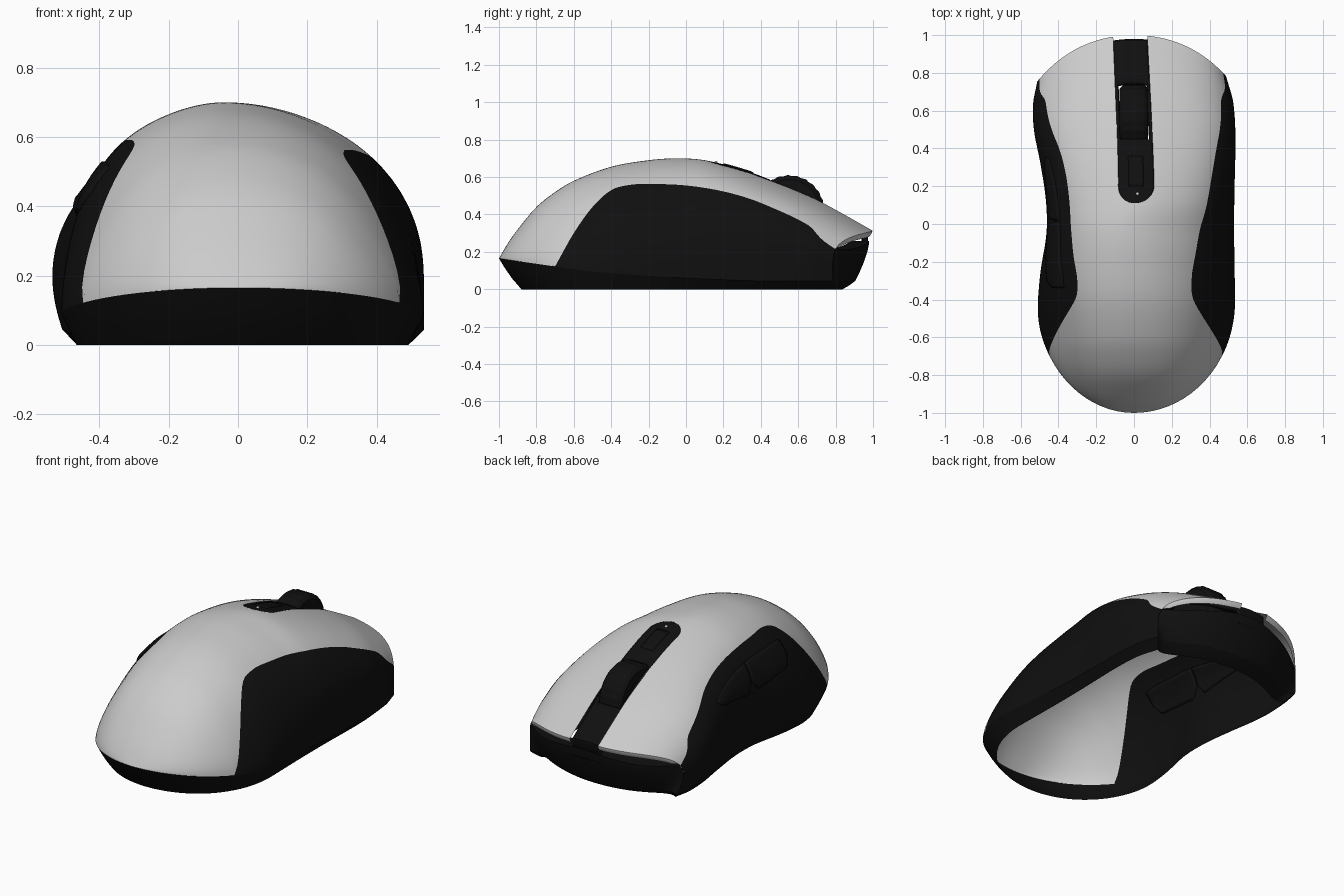
import bpy, bmesh, math

if "Cube" in bpy.data.objects:
    bpy.data.objects.remove(bpy.data.objects["Cube"])

black = bpy.data.materials.new("black_plastic")
black.diffuse_color = (0.005, 0.005, 0.005, 1)
black.use_nodes = True
black.node_tree.nodes["Principled BSDF"].inputs["Base Color"].default_value = black.diffuse_color
white = bpy.data.materials.new("light_dot")
white.diffuse_color = (0.8, 0.8, 0.8, 1)
white.use_nodes = True
white.node_tree.nodes["Principled BSDF"].inputs["Base Color"].default_value = white.diffuse_color


def curve(*pts):
    """Smooth function through (position, value) points."""
    def slope(i):
        a, b = pts[max(i - 1, 0)], pts[min(i + 1, len(pts) - 1)]
        return (b[1] - a[1]) / (b[0] - a[0])

    def f(v):
        v = min(max(v, pts[0][0]), pts[-1][0])
        i = next(k for k in range(len(pts) - 1) if v <= pts[k + 1][0])
        (x0, y0), (x1, y1) = pts[i], pts[i + 1]
        d = x1 - x0
        t = (v - x0) / d
        return (y0 * (1 + 2 * t) * (1 - t) ** 2 + y1 * t * t * (3 - 2 * t)
                + d * (slope(i) * t * (1 - t) ** 2 - slope(i + 1) * t * t * (1 - t)))
    return f


# Body curves along the length: crown, base line, half widths, squareness, panel edge
crown = curve((-1, .165), (-.95, .25), (-.9, .32), (-.8, .44), (-.7, .52), (-.6, .58), (-.4, .655), (-.2, .69),
              (-.05, .7), (.1, .69), (.3, .64), (.5, .57), (.7, .485), (.85, .405), (1, .32))
base = curve((-1, .165), (-.7, .122), (-.5, .095), (0, .06), (.5, .045), (1, .045))
axis = curve((-1, 0), (-.5, -.03), (-.05, -.04), (.11, .005), (.3, .01), (1, -.02))
width = {-1: curve((-1, .515), (-.4, .515), (-.25, .505), (-.05, .472), (.1, .472), (.35, .5), (.65, .53), (.9, .537), (1, .515)),
         1: curve((-1, .54), (-.4, .535), (0, .53), (.6, .537), (.9, .525), (1, .487))}
power = {-1: curve((-1, 1.7), (-.6, 1.6), (-.4, 1.95), (0, 3.2), (.4, 3.9), (.8, 5.5), (1, 5.5)),
         1: curve((-1, 1.7), (-.6, 1.6), (-.3, 2), (0, 2.5), (.2, 3), (.5, 4), (.8, 5.5), (1, 5.5))}
top_power = curve((-1, 2), (.6, 2), (1, 1.7))
edge = curve((-.7, .122), (-.6, .3), (-.5, .44), (-.4, .53), (-.3, .558), (-.2, .563), (0, .555),
             (.22, .52), (.5, .45), (.82, .345), (1, .215))


def smooth(t):
    t = min(max(t, 0), 1)
    return t * t * (3 - 2 * t)


def half(v, side):
    w = width[side](v)
    if v < -.4:
        w *= math.sqrt(max(0, 1 - ((-.4 - v) / .6) ** 2))
    return w - side * axis(v) if w > .05 else w


def bow(x):
    return .7 * x * x + .9 * x ** 4


def point(v, side, phi):
    """Point on the body: superelliptic section, bowed back towards the front corners."""
    t = smooth(phi / (math.pi / 2))
    n = power[side](v) * (1 - t) + top_power(v) * t
    c, s = max(math.cos(phi), 0), max(math.sin(phi), 0)
    r = (c ** n + s ** n) ** (-1 / n)
    x = side * half(v, side) * c * r
    if side < 0:
        x *= 1 - .06 * max(0, 1 - phi / .5) ** 2 * smooth((v + .6) / .6)
    x += axis(v)
    z = base(v) + (crown(v) - base(v)) * s * r
    return (x, v - smooth((v - .1) / .9) * bow(x), z)


def bisect(test):
    lo, hi = 0, math.pi / 2
    for _ in range(24):
        mid = (lo + hi) / 2
        lo, hi = (mid, hi) if test(mid) else (lo, mid)
    return lo if lo > 1e-5 else 0


def phi_z(v, side, z):
    return bisect(lambda p: point(v, side, p)[2] < z) if z > base(v) + 1e-5 else 0


def phi_x(v, side, dx):
    if dx < 1e-6:
        return math.pi / 2
    return bisect(lambda p: abs(point(v, side, p)[0] - axis(v)) > dx)


def rail(v, side):
    if v <= -.7:
        return base(v)
    return edge(v) + (.028 * smooth((v + .6) / .3) * smooth((.9 - v) / .7) if side < 0 else 0)


def slot(v):
    if v <= .11:
        return 0
    return .095 * math.sqrt(1 - ((.2 - v) / .09) ** 2) if v < .2 else .095 - .006 * (v - .2)


def build(name, grids, mat=None, thick=0, closed=False, skip=None):
    """Mesh from grids of points, smooth with sharp creases kept."""
    bm = bmesh.new()
    for rows in grids:
        vs = [[bm.verts.new(p) for p in r] for r in rows]
        m = len(rows[0])
        for i in range(len(vs) - 1):
            for j in range(m if closed else m - 1):
                k = (j + 1) % m
                if not (skip and skip(i, j)):
                    bm.faces.new((vs[i][j], vs[i][k], vs[i + 1][k], vs[i + 1][j]))
    bmesh.ops.remove_doubles(bm, verts=bm.verts, dist=2e-4)
    bmesh.ops.recalc_face_normals(bm, faces=bm.faces)
    if sum(f.normal.z * f.calc_area() for f in bm.faces) < -.001 and not closed:
        bmesh.ops.reverse_faces(bm, faces=bm.faces)
    me = bpy.data.meshes.new(name)
    bm.to_mesh(me)
    bm.free()
    me.polygons.foreach_set("use_smooth", [True] * len(me.polygons))
    me.set_sharp_from_angle(angle=math.radians(35))
    ob = bpy.data.objects.new(name, me)
    bpy.context.collection.objects.link(ob)
    if mat:
        me.materials.append(mat)
    if thick:
        mod = ob.modifiers.new("thickness", "SOLIDIFY")
        mod.thickness, mod.offset = thick, -1
    return ob


def lerp(a, b, n):
    return [a + (b - a) * k / n for k in range(n + 1)]


stations = sorted({round(v, 4) for v in [-1 + .3 * (k / 12) ** 2 for k in range(13)] + lerp(-.7, 1, 68)
                   + [.11 + .09 * (k / 9) ** 2 for k in range(10)]})

# Grey top shell with the slot left open and a thin lip at the front
halves = []
for side in (-1, 1):
    rows = [[point(v, side, p) for p in lerp(phi_z(v, side, rail(v, side)), phi_x(v, side, slot(v)), 24)]
            for v in stations]
    for back, drop in ((.002, .012), (.014, .03)):
        rows.append([(x, y - back, z - drop * min(1, k / 4)) for k, (x, y, z) in enumerate(rows[len(stations) - 1])])
    halves.append(rows)
build("top_shell", halves)

# Black grip panels on both sides
for side, name in ((-1, "left_grip"), (1, "right_grip")):
    build(name, [[[point(v, side, p) for p in lerp(0, phi_z(v, side, rail(v, side)), 16)]
                  for v in stations if v >= -.7]], black)

# Front bumper wrapping between the ends of the two grips, with a ledge under the shell
ends = {s: [point(1, s, phi_z(1, s, z)) for z in lerp(base(1), .214, 8)] for s in (-1, 1)}
bumper = []
for k in range(9):
    reach = .98 - .075 * (1 - k / 8) ** 1.5
    (xr, yr, z), (xl, yl, _) = ends[1][k], ends[-1][k]
    row = []
    for x in lerp(xr, xl, 40):
        xe, ye = (xr, yr) if x > 0 else (xl, yl)
        u = abs(x / xe)
        fit = (ye - reach + bow(xe)) * u ** 10
        row.append((x, reach - bow(x) + fit, z + .045 * (k / 8) * (1 - smooth(u * 1.2))))
    bumper.append(row)
ledge = [(x * .97, y - .1, z) for x, y, z in bumper[-1]]
build("front_bumper", [bumper + [ledge]], black)

# Tapered base rim, open underneath
loop = [point(v, 1, 0) for v in stations] + bumper[0][1:-1] + [point(v, -1, 0) for v in reversed(stations[1:])]
levels = ((1, 0, 1), (.975, .03, .7), (.945, .07, .35), (.915, .12, 0))
build("base_rim", [[[(x * s, y - d * y * abs(y) * (.7 if y > 0 else 1), z * f) for x, y, z in loop]
                    for s, d, f in levels]], black, closed=True)


# Black centre strip in the slot, with an opening for the wheel
def strip_point(v, a, lift=0):
    side = 1 if a > 0 else -1
    x, y, z = point(v, side, phi_x(v, side, abs(a) * slot(v)))
    return (x, y, z - .022 * smooth((v - .3) / .6) + lift)


cols = [-1, -.84, -.4, 0, .4, .84, 1]
sv = [v for v in stations if .111 < v < .98]
rows = [[strip_point(v, a) for a in cols] for v in sv]
rows.append([(x, y - .004, .2) for x, y, z in rows[-1]])
build("centre_strip", [rows], black, .03,
      skip=lambda i, j: i < len(sv) - 1 and .44 <= sv[i] < .73 and 0 < j < 5)

# Small button and indicator light on the strip
build("strip_button", [[[strip_point(v, a, .006) for a in lerp(-.42, .42, 6)] for v in lerp(.2, .36, 8)]],
      black, .015)
bpy.ops.mesh.primitive_uv_sphere_add(segments=16, ring_count=8, radius=.009, location=strip_point(.16, .1))
bpy.context.object.name = "indicator_light"
bpy.context.object.data.materials.append(white)

# Scroll wheel with fine treads and an axle
profile = [(-.12, .001), (-.12, .03), (-.076, .03), (-.076, .165), (-.06, .183), (-.05, .19),
           (.05, .19), (.06, .183), (.076, .165), (.076, .03), (.12, .03), (.12, .001)]
rings = []
for k in range(96):
    a = 2 * math.pi * k / 96
    groove = .004 if k % 4 > 1 else 0
    rings.append([(x - .001, .55 + (r - groove * (r > .187)) * math.cos(a),
                   .42 + (r - groove * (r > .187)) * math.sin(a)) for x, r in profile])
build("scroll_wheel", [rings + rings[:1]], black)


# Two thumb buttons on the left grip
def thumb_button(name, v0, v1, h0, h1):
    rows = []
    for t in lerp(0, 1, 20):
        v = v0 + (v1 - v0) * t
        h = (h0 + (h1 - h0) * t) * (.6 + .4 * smooth(min(t, 1 - t) * 8))
        top = rail(v, -1) - .065
        row = [point(v, -1, phi_z(v, -1, z)) for z in lerp(top - h, top, 8)]
        rows.append([(x - .008 - .005 * math.sin(math.pi * k / 8), y, z + .003) for k, (x, y, z) in enumerate(row)])
    build(name, [rows], black, .02)


thumb_button("rear_thumb_button", -.34, .01, .13, .17)
thumb_button("front_thumb_button", .02, .4, .17, .04)
